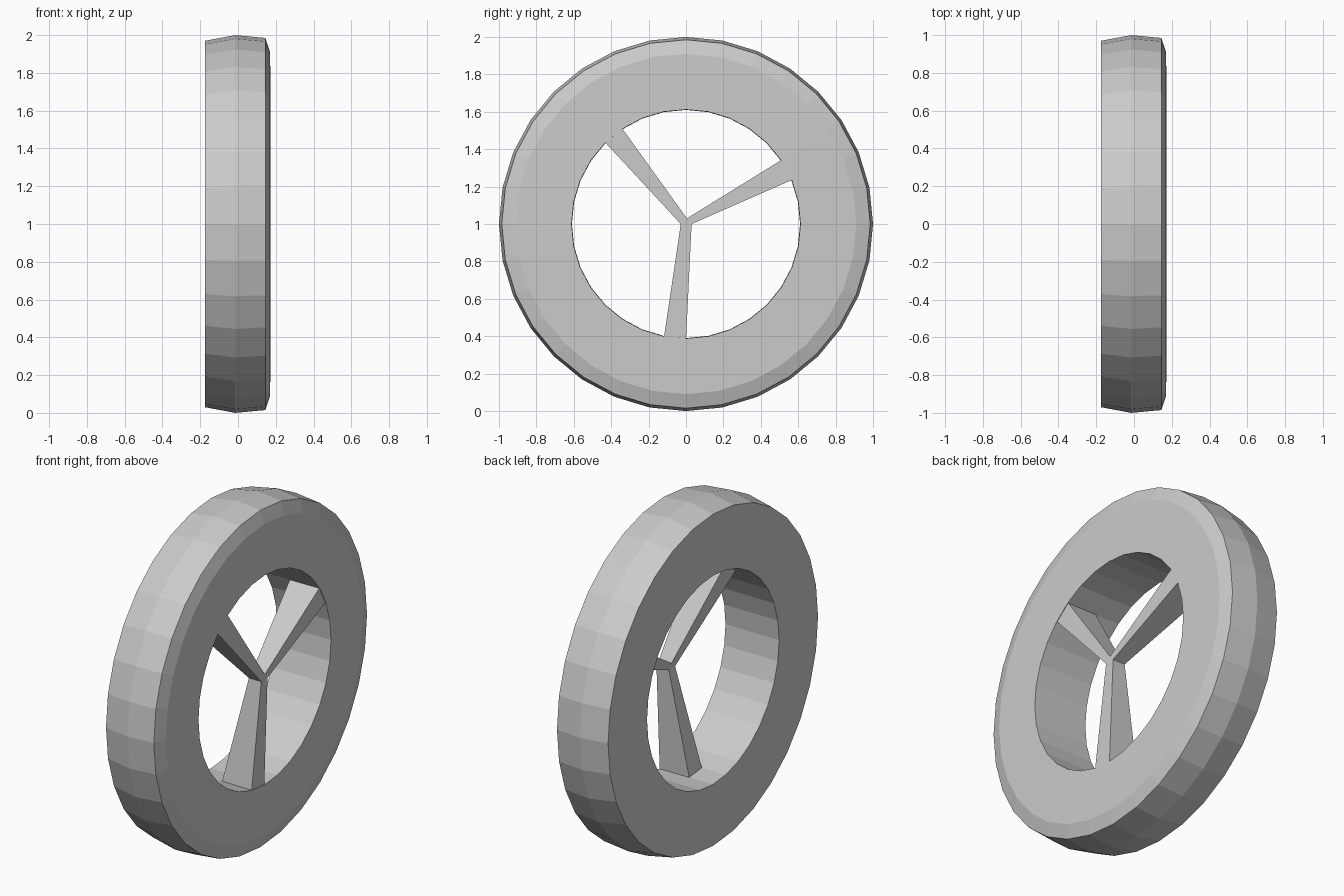
import bpy, bmesh, math

if "Cube" in bpy.data.objects:
    bpy.data.objects.remove(bpy.data.objects["Cube"])

SIDES = 32


def make_object(name, bm):
    bmesh.ops.recalc_face_normals(bm, faces=bm.faces[:])
    mesh = bpy.data.meshes.new(name)
    bm.to_mesh(mesh)
    bm.free()
    obj = bpy.data.objects.new(name, mesh)
    bpy.context.collection.objects.link(obj)
    return obj


# Rim: closed (x, radius) profile turned about the x axis
profile = [(-0.175, 0.61), (-0.175, 0.97), (-0.015, 1.0),
           (0.145, 0.985), (0.17, 0.91), (0.173, 0.612)]
bm = bmesh.new()
rings = []
for i in range(SIDES):
    a = 2 * math.pi * i / SIDES
    rings.append([bm.verts.new((x, r * math.cos(a), 1 + r * math.sin(a)))
                  for x, r in profile])
n = len(profile)
for i in range(SIDES):
    p, q = rings[i], rings[(i + 1) % SIDES]
    for j in range(n):
        k = (j + 1) % n
        bm.faces.new((p[j], p[k], q[k], q[j]))
make_object("rim", bm)

# Spokes: tapered arms sharing a small triangular hub; (y, z) from wheel centre
hub = [(-0.028, 0.0), (0.03, 0.0), (0.005, 0.03)]
ends = [((-0.117, -0.602), (0.0, -0.612)),
        ((0.572, 0.238), (0.51, 0.342)),
        ((-0.342, 0.512), (-0.432, 0.436))]
FRONT, HUB_BACK, RIM_BACK = 0.17, 0.09, -0.022

bm = bmesh.new()


def column(point, back, scale=1.0):
    y, z = point[0] * scale, 1 + point[1] * scale
    return bm.verts.new((FRONT, y, z)), bm.verts.new((back, y, z))


hub_cols = [column(p, HUB_BACK) for p in hub]
bm.faces.new([c[0] for c in hub_cols])
bm.faces.new([c[1] for c in hub_cols])
for i, (e0, e1) in enumerate(ends):
    a, b = hub_cols[i], hub_cols[(i + 1) % 3]
    c, d = column(e1, RIM_BACK, 1.01), column(e0, RIM_BACK, 1.01)
    bm.faces.new((a[0], b[0], c[0], d[0]))
    bm.faces.new((a[1], b[1], c[1], d[1]))
    for s, t in ((b, c), (c, d), (d, a)):
        bm.faces.new((s[0], t[0], t[1], s[1]))
make_object("spokes", bm)
